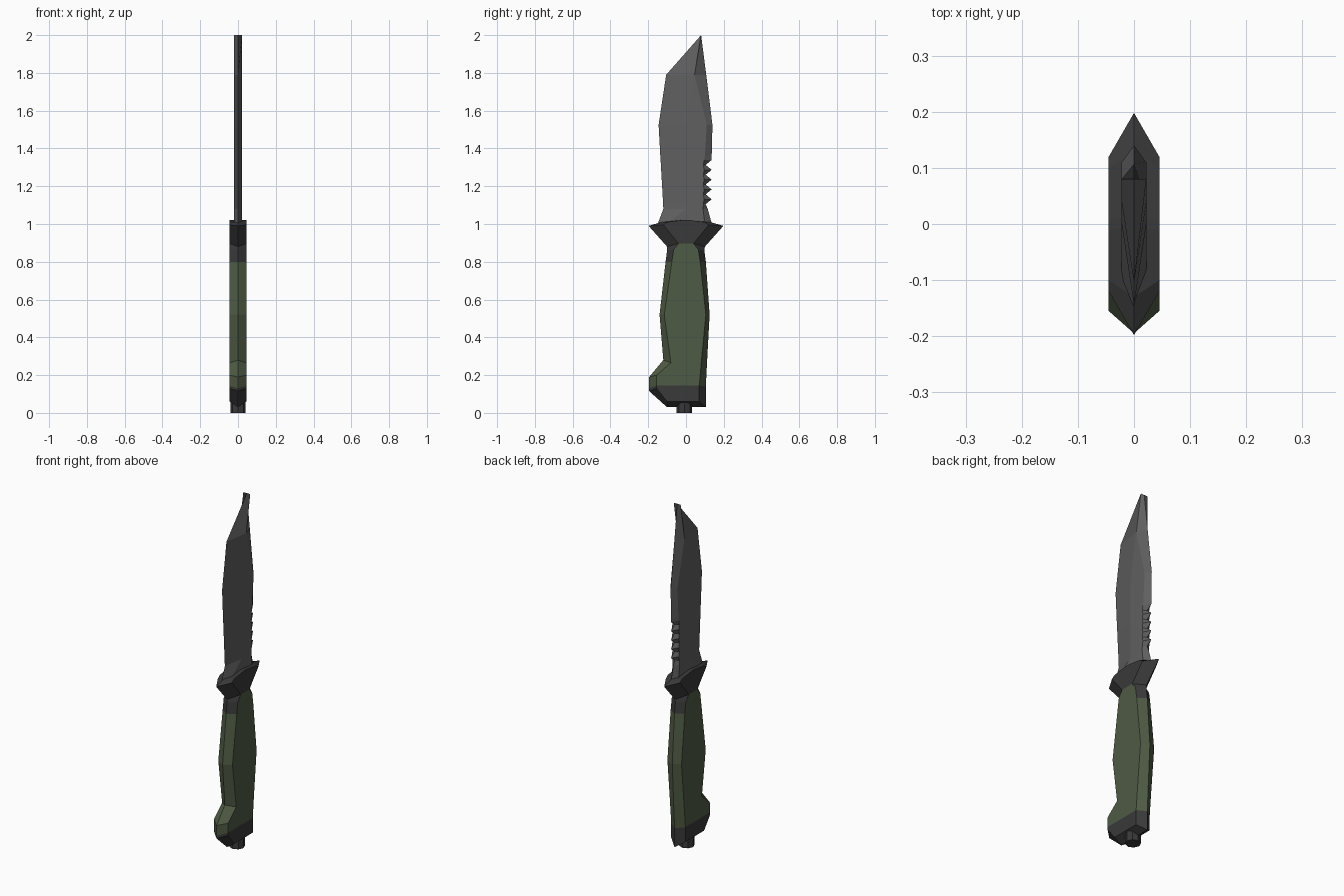
import bpy, bmesh

if "Cube" in bpy.data.objects:
    bpy.data.objects.remove(bpy.data.objects["Cube"])


def material(name, rgb):
    m = bpy.data.materials.new(name)
    m.diffuse_color = (*rgb, 1)
    m.use_nodes = True
    m.node_tree.nodes["Principled BSDF"].inputs["Base Color"].default_value = m.diffuse_color
    return m


STEEL = material("dark_steel", (0.115, 0.115, 0.115))
BLACK = material("black_rubber", (0.041, 0.041, 0.042))
GREEN = material("olive_green", (0.078, 0.104, 0.058))


def loft(name, rows, half, mats, rule=None, bottom=False, top=False):
    """Each row: (y, z) of front edge, front ridge, back ridge, back edge.
    Edges lie on x = 0, ridges are mirrored at x = +-half."""
    bm = bmesh.new()
    rings = []
    for a, b, c, d in rows:
        pts = [(0, *a), (half, *b), (half, *c), (0, *d), (-half, *c), (-half, *b)]
        rings.append([bm.verts.new(p) for p in pts])
    for r, s in zip(rings, rings[1:]):
        for i in range(6):
            j = (i + 1) % 6
            bm.faces.new((r[i], r[j], s[j], s[i]))
    if bottom:
        r = rings[0]
        bm.faces.new((r[0], r[5], r[4], r[3]))
        bm.faces.new((r[3], r[2], r[1], r[0]))
    if top:
        r = rings[-1]
        bm.faces.new((r[0], r[1], r[2], r[3]))
        bm.faces.new((r[3], r[4], r[5], r[0]))
    bmesh.ops.remove_doubles(bm, verts=bm.verts, dist=0.0005)
    bmesh.ops.recalc_face_normals(bm, faces=bm.faces)
    for f in bm.faces:
        f.normal_update()
        if rule:
            f.material_index = rule(f)
    me = bpy.data.meshes.new(name)
    bm.to_mesh(me)
    bm.free()
    for m in mats:
        me.materials.append(m)
    ob = bpy.data.objects.new(name, me)
    bpy.context.collection.objects.link(ob)
    return ob


def level(z, *ys):
    return [(y, z) for y in ys]


# Rows shared between neighbouring parts
pommel_top = [(-.195, .13), (-.155, .145), (.07, .145), (.105, .14)]
grip_top = [(-.1, .88), (-.04, .897), (.04, .897), (.1, .88)]

# Pommel
loft("pommel", [
    [(-.1, .03), (-.1, .06), (.07, .06), (.105, .03)],
    [(-.195, .115), (-.155, .13), (.07, .13), (.105, .125)],
    pommel_top], .045, [BLACK], bottom=True)

# Grip: green, with black edge strips near the guard
loft("grip", [
    pommel_top,
    [(-.195, .19), (-.155, .2), (.075, .2), (.108, .2)],
    [(-.12, .28), (-.08, .265), (.082, .28), (.112, .28)],
    level(.52, -.14, -.115, .105, .125),
    level(.80, -.108, -.075, .075, .105),
    [(-.1, .86), (-.065, .865), (.065, .865), (.097, .86)],
    grip_top], .045, [GREEN, BLACK],
    rule=lambda f: int(f.calc_center_median().z > .8 and abs(f.normal.x) < .99))

# Guard with pointed quillons
loft("guard", [
    grip_top,
    [(-.198, .99), (-.12, .995), (.12, .995), (.198, .99)],
    [(-.13, 1.01), (-.1, 1.01), (.1, 1.01), (.13, 1.01)],
    [(-.01, 1.022), (-.01, 1.022), (.01, 1.022), (.01, 1.022)]],
    .045, [BLACK], top=True)

# Blade: ricasso, saw-toothed spine, belly, tip
blade = [level(1.0, -.15, -.1, .1, .137),
         [(-.12, 1.08), (0, 1.08), (.09, 1.08), (.115, 1.08)]]
for k in range(5):
    z = 1.105 + .052 * k
    e = -.121 - .003 * k
    blade.append(level(z, e, 0, .092, .104))
    blade.append(level(z + .026, e - .0015, 0, .096, .136))
blade += [level(1.36, -.136, 0, .1, .136),
          level(1.525, -.145, 0, .11, .14),
          level(1.79, -.105, .04, .045, .107),
          level(2.0, .08, .08, .08, .08)]
loft("blade", blade, .022, [STEEL])

# Pommel nut
bpy.ops.mesh.primitive_cylinder_add(vertices=8, radius=.041, depth=.06,
                                    location=(0, -.008, .03))
nut = bpy.context.object
nut.name = "pommel_nut"
nut.data.materials.append(BLACK)
